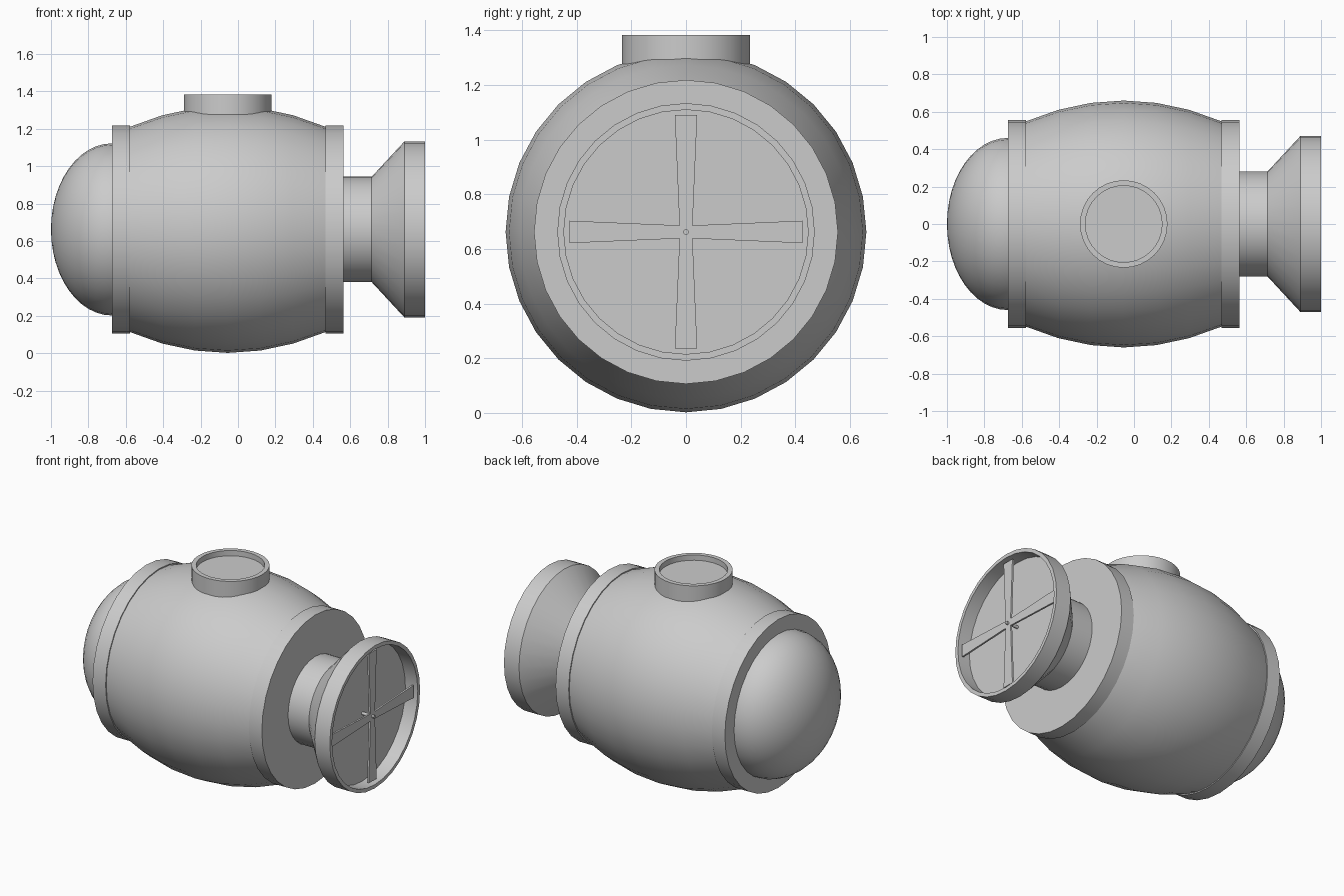
import bpy, bmesh, math
from mathutils import Matrix

if "Cube" in bpy.data.objects:
    bpy.data.objects.remove(bpy.data.objects["Cube"])

SIDES = 32
AXIS_Z = 0.662          # height of the long horizontal axis
CAP_X = -0.055          # barrel centre, where the top hatch sits


def finish(name, bm, matrix):
    bmesh.ops.remove_doubles(bm, verts=bm.verts, dist=1e-5)
    bmesh.ops.recalc_face_normals(bm, faces=bm.faces)
    mesh = bpy.data.meshes.new(name)
    bm.transform(matrix)
    bm.to_mesh(mesh)
    bm.free()
    obj = bpy.data.objects.new(name, mesh)
    bpy.context.collection.objects.link(obj)
    bpy.ops.object.select_all(action='DESELECT')
    obj.select_set(True)
    bpy.context.view_layer.objects.active = obj
    bpy.ops.object.shade_smooth_by_angle(angle=math.radians(30))
    return obj


def lathe(name, profile, matrix):
    """Spin (height, radius) points around local z, then place the result."""
    bm = bmesh.new()
    verts = [bm.verts.new((r, 0, h)) for h, r in profile]
    edges = [bm.edges.new(pair) for pair in zip(verts, verts[1:])]
    bmesh.ops.spin(bm, geom=verts + edges, cent=(0, 0, 0), axis=(0, 0, 1),
                   angle=math.tau, steps=SIDES, use_merge=True)
    return finish(name, bm, matrix)


# local z becomes world x, local x becomes world -z
along_x = Matrix.Translation((0, 0, AXIS_Z)) @ Matrix.Rotation(math.pi / 2, 4, 'Y')

# bulging barrel body
barrel = []
for i in range(7):
    t = i / 3 - 1
    barrel.append((CAP_X + 0.525 * t, 0.66 - 0.112 * t * t))
lathe("barrel_body", [(barrel[0][0], 0)] + barrel + [(barrel[-1][0], 0)], along_x)

# flat flanges at both ends of the barrel
for name, x0, x1 in (("rear_flange", -0.673, -0.578), ("front_flange", 0.468, 0.563)):
    lathe(name, [(x0, 0), (x0, 0.556), (x1, 0.556), (x1, 0)], along_x)

# rounded rear dome
dome = [(-0.675 - 0.325 * math.cos(a), 0.46 * math.sin(a))
        for a in (i * math.pi / 24 for i in range(13))]
lathe("rear_dome", dome + [(-0.66, 0.46), (-0.66, 0)], along_x)

# neck, flared cone and recessed rim
lathe("nozzle", [(0.55, 0), (0.55, 0.282), (0.715, 0.282), (0.89, 0.471), (1.0, 0.471),
                 (1.0, 0.447), (0.91, 0.447), (0.91, 0)], along_x)

# hub pin of the fan
lathe("fan_hub", [(0.905, 0), (0.905, 0.01), (0.998, 0.01), (0.998, 0)], along_x)

# four tapered fan blades
bm = bmesh.new()
for k in range(4):
    turn = Matrix.Rotation(k * math.pi / 2, 4, 'Z')
    outline = [(0.005, -0.023), (0.427, -0.041), (0.427, 0.041), (0.005, 0.023)]
    face = bm.faces.new([bm.verts.new(turn @ Matrix.Translation((x, y, 0.972)) .to_translation())
                         for x, y in outline])
    out = bmesh.ops.extrude_face_region(bm, geom=[face])
    top = [g for g in out["geom"] if isinstance(g, bmesh.types.BMVert)]
    bmesh.ops.translate(bm, verts=top, vec=(0, 0, 0.012))
finish("fan_blades", bm, along_x)

# recessed round hatch on top
lathe("top_hatch", [(1.2, 0), (1.2, 0.234), (1.383, 0.234), (1.383, 0.205),
                    (1.348, 0.205), (1.348, 0)], Matrix.Translation((CAP_X, 0, 0)))
